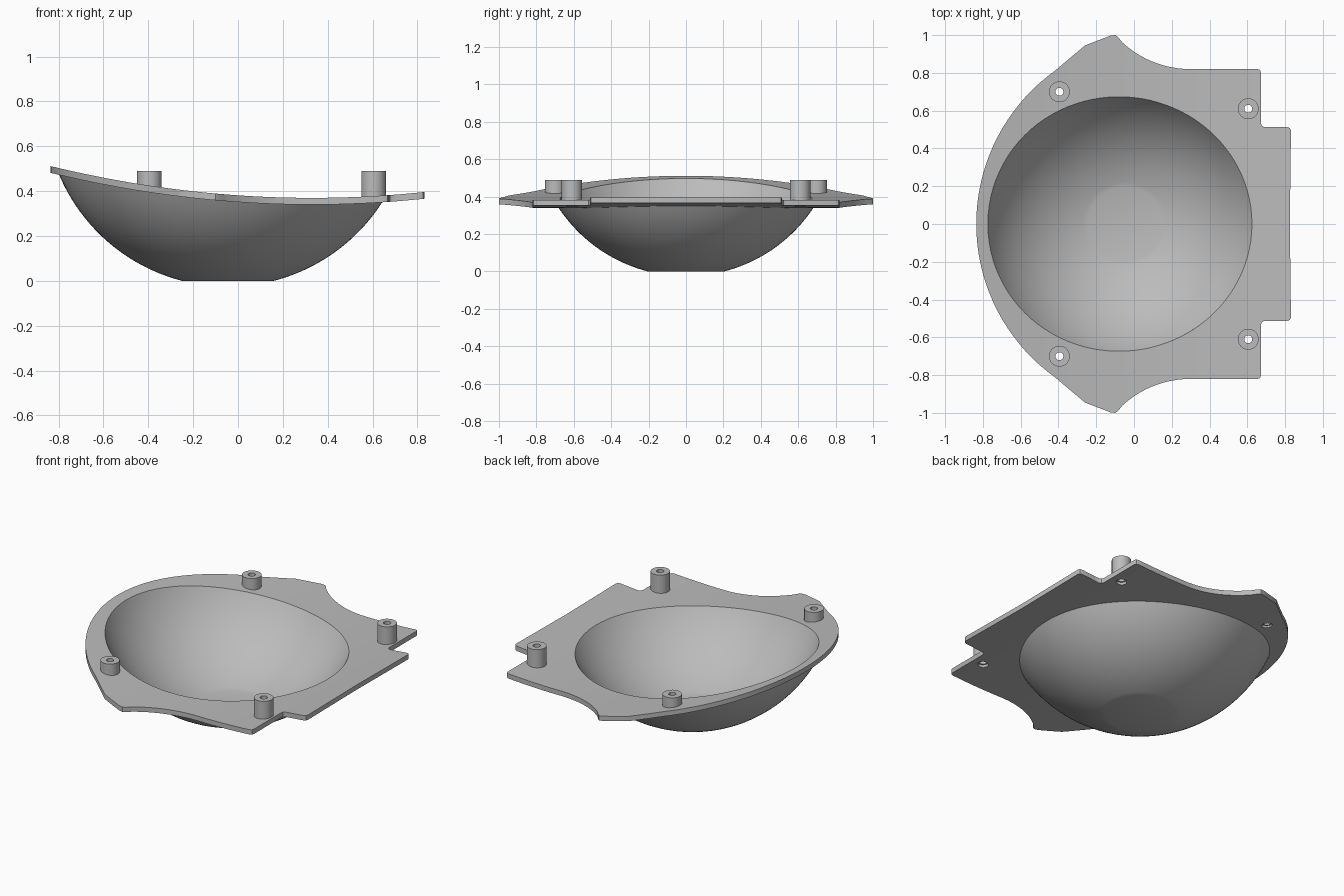
import bpy, bmesh, math
from mathutils import Vector

if "Cube" in bpy.data.objects:
    bpy.data.objects.remove(bpy.data.objects["Cube"])

grey = bpy.data.materials.new("light grey")
grey.diffuse_color = (0.5, 0.5, 0.5, 1)
grey.use_nodes = True
grey.node_tree.nodes["Principled BSDF"].inputs["Base Color"].default_value = grey.diffuse_color

THICK = 0.03
BOWL_X, BOWL_Z, R_OUT, R_IN = -0.045, 0.791, 0.817, 0.786
BOSSES = [(x, s * y) for x, y in ((-0.395, 0.70), (0.605, 0.61)) for s in (1, -1)]
SEG = 96


def plate_z(x):
    """Top height of the gently bent plate."""
    return 0.37 + (x - 0.33) ** 2 / 9.6


def finish(bm, name):
    bmesh.ops.recalc_face_normals(bm, faces=bm.faces[:])
    me = bpy.data.meshes.new(name)
    bm.to_mesh(me)
    bm.free()
    ob = bpy.data.objects.new(name, me)
    bpy.context.collection.objects.link(ob)
    me.materials.append(grey)
    bpy.ops.object.select_all(action='DESELECT')
    ob.select_set(True)
    bpy.context.view_layer.objects.active = ob
    bpy.ops.object.shade_smooth_by_angle(angle=math.radians(30))
    return ob


def circle(cx, cy, r, n):
    return [(cx + r * math.cos(2 * math.pi * i / n), cy + r * math.sin(2 * math.pi * i / n))
            for i in range(n)]


def rim_angle(radius, drop, a):
    """Polar angle from straight down at which the sphere meets the plate."""
    lo, hi = 0.3, 1.5
    for _ in range(40):
        t = (lo + hi) / 2
        x = BOWL_X + radius * math.sin(t) * math.cos(a)
        if BOWL_Z - radius * math.cos(t) < plate_z(x) - drop:
            lo = t
        else:
            hi = t
    return lo


def sphere_point(radius, t, a):
    return Vector((BOWL_X + radius * math.sin(t) * math.cos(a),
                   radius * math.sin(t) * math.sin(a), BOWL_Z - radius * math.cos(t)))


angles = [2 * math.pi * i / SEG for i in range(SEG)]

# Plate outline: round left side, pointed ears, concave scoops, stepped right tab
half = []
for i in range(25):
    a = math.radians(54.2) * i / 24
    half.append((0.163 - 0.998 * math.cos(a), 0.998 * math.sin(a)))
half += [(-0.26, 0.945), (-0.125, 0.997), (-0.10, 1.0), (-0.085, 0.99)]
for i in range(1, 17):
    x = -0.085 + 0.385 * i / 16
    half.append((x, 1.354 - math.sqrt(0.534 ** 2 - (x - 0.3) ** 2)))
half += [(0.655, 0.82), (0.667, 0.815), (0.672, 0.803), (0.672, 0.535), (0.677, 0.52),
         (0.69, 0.513), (0.81, 0.513), (0.825, 0.508), (0.831, 0.495), (0.825, 0.0)]
outline = half + [(x, -y) for x, y in half[-2:0:-1]]

rim = [sphere_point(R_IN, rim_angle(R_IN, 0, a), a).xy for a in angles]
bm = bmesh.new()
for loop in [outline, rim] + [circle(x, y, 0.03, 24) for x, y in BOSSES]:
    vs = [bm.verts.new((p[0], p[1], 0)) for p in loop]
    for i, v in enumerate(vs):
        bm.edges.new((v, vs[i - 1]))
bmesh.ops.triangle_fill(bm, use_beauty=True, edges=bm.edges[:], normal=(0, 0, 1))
for i in range(1, 32):
    bmesh.ops.bisect_plane(bm, geom=bm.verts[:] + bm.edges[:] + bm.faces[:], dist=1e-5,
                           plane_co=(-0.835 + 1.665 * i / 32, 0, 0), plane_no=(1, 0, 0))
bmesh.ops.triangulate(bm, faces=bm.faces[:])
for v in bm.verts:
    v.co.z = plate_z(v.co.x)
ext = bmesh.ops.extrude_face_region(bm, geom=bm.faces[:], use_keep_orig=True)
for g in ext["geom"]:
    if isinstance(g, bmesh.types.BMVert):
        g.co.z -= THICK
finish(bm, "curved_plate")

# Bowl: inner and outer spherical skins with flat floors, trimmed to the plate
bm = bmesh.new()
for radius, drop, floor in ((R_IN, 0, 0.03), (R_OUT, THICK, 0.0)):
    start = math.acos((BOWL_Z - floor) / radius)
    ends = [rim_angle(radius, drop, a) for a in angles]
    rings = 24
    prev = None
    for k in range(rings + 1):
        ring = [bm.verts.new(sphere_point(radius, start + (e - start) * k / rings, a))
                for a, e in zip(angles, ends)]
        if prev:
            for i in range(SEG):
                bm.faces.new((prev[i - 1], prev[i], ring[i], ring[i - 1]))
        else:
            bm.faces.new(ring)
        prev = ring
    if drop == 0:
        inner_rim = prev
# Close the rim between the two skins
for i in range(SEG):
    bm.faces.new((inner_rim[i - 1], inner_rim[i], prev[i], prev[i - 1]))
finish(bm, "bowl")

# Hollow mounting posts
for n, (x, y) in enumerate(BOSSES):
    bm = bmesh.new()
    z0 = plate_z(x) - 0.015
    profile = [(0.055, z0), (0.055, 0.49), (0.021, 0.49), (0.021, z0)]
    loops = [[bm.verts.new((px, py, z)) for px, py in circle(x, y, r, 32)] for r, z in profile]
    for j in range(4):
        a, b = loops[j], loops[(j + 1) % 4]
        for i in range(32):
            bm.faces.new((a[i - 1], a[i], b[i], b[i - 1]))
    finish(bm, f"mounting_post_{n + 1}")
